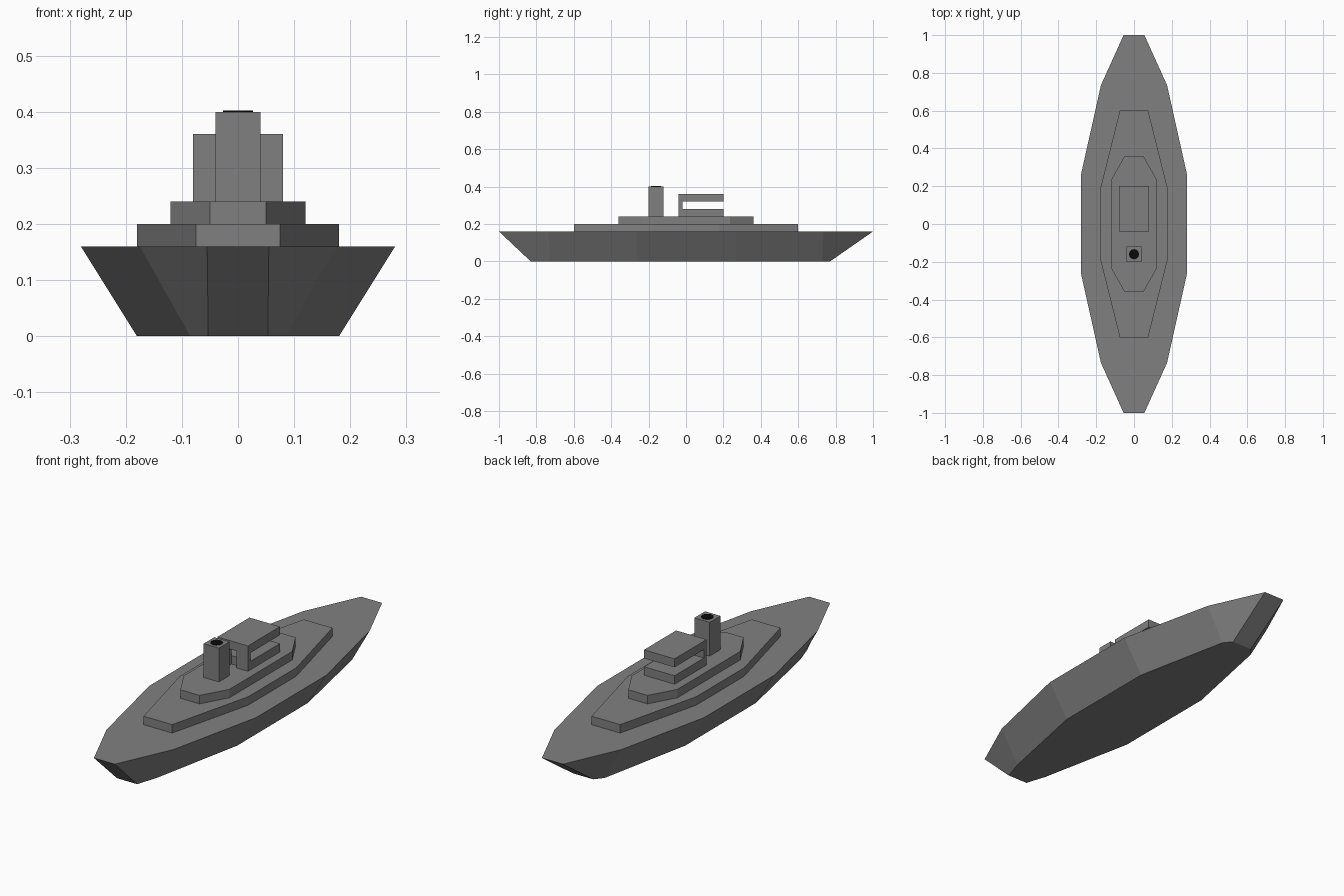
import bpy, bmesh, math

if "Cube" in bpy.data.objects:
    bpy.data.objects.remove(bpy.data.objects["Cube"])


def material(name, rgb):
    m = bpy.data.materials.new(name)
    m.diffuse_color = (*rgb, 1)
    m.use_nodes = True
    m.node_tree.nodes["Principled BSDF"].inputs["Base Color"].default_value = m.diffuse_color
    return m


grey = material("ship grey", (0.216, 0.216, 0.216))
black = material("soot black", (0.003, 0.003, 0.003))


def loft(name, bottom, z0, top, z1, mat=grey):
    """Flat-faced solid between two outlines with matching points."""
    bm = bmesh.new()
    lo = [bm.verts.new((x, y, z0)) for x, y in bottom]
    hi = [bm.verts.new((x, y, z1)) for x, y in top]
    n = len(lo)
    bm.faces.new(lo)
    bm.faces.new(hi)
    for i in range(n):
        j = (i + 1) % n
        bm.faces.new((lo[i], lo[j], hi[j], hi[i]))
    bmesh.ops.recalc_face_normals(bm, faces=bm.faces)
    me = bpy.data.meshes.new(name)
    bm.to_mesh(me)
    bm.free()
    ob = bpy.data.objects.new(name, me)
    me.materials.append(mat)
    bpy.context.collection.objects.link(ob)
    return ob


def mirror_x(half):
    """Close a right-hand half outline across x = 0."""
    return half + [(-x, y) for x, y in reversed(half)]


def mirror_xy(quarter):
    """Outline from its front right quarter, listed from the bow back."""
    return mirror_x(quarter + [(x, -y) for x, y in reversed(quarter)])


def prism(name, outline, z0, z1, mat=grey):
    return loft(name, outline, z0, outline, z1, mat)


def box(name, x0, x1, y0, y1, z0, z1):
    return prism(name, [(x0, y0), (x1, y0), (x1, y1), (x0, y1)], z0, z1)


# Hull with flared sides and raked ends
deck = mirror_xy([(0.055, -1), (0.175, -0.735), (0.28, -0.265)])
keel = mirror_x([(0.053, -0.83), (0.085, -0.73), (0.18, -0.265),
                 (0.18, 0.265), (0.085, 0.73), (0.053, 0.77)])
loft("hull", keel, 0, deck, 0.16)

# Stepped decks
prism("lower_deck", mirror_xy([(0.075, -0.6), (0.18, -0.18)]), 0.16, 0.20)
prism("upper_deck", mirror_xy([(0.05, -0.36), (0.12, -0.235)]), 0.20, 0.24)

# Bridge: base, roof and two wall panels at the front
box("bridge_base", -0.08, 0.08, -0.02, 0.2, 0.24, 0.28)
box("bridge_roof", -0.08, 0.08, -0.04, 0.2, 0.32, 0.36)
for side, x0, x1 in (("left", -0.08, -0.02), ("right", 0.02, 0.08)):
    box("bridge_wall_" + side, x0, x1, -0.04, -0.02, 0.24, 0.32)

# Funnel with a black opening on top
box("funnel", -0.04, 0.04, -0.2, -0.12, 0.24, 0.40)
ring = [(0.027 * math.cos(math.tau * i / 12),
         -0.16 + 0.027 * math.sin(math.tau * i / 12)) for i in range(12)]
prism("funnel_opening", ring, 0.399, 0.402, black)
